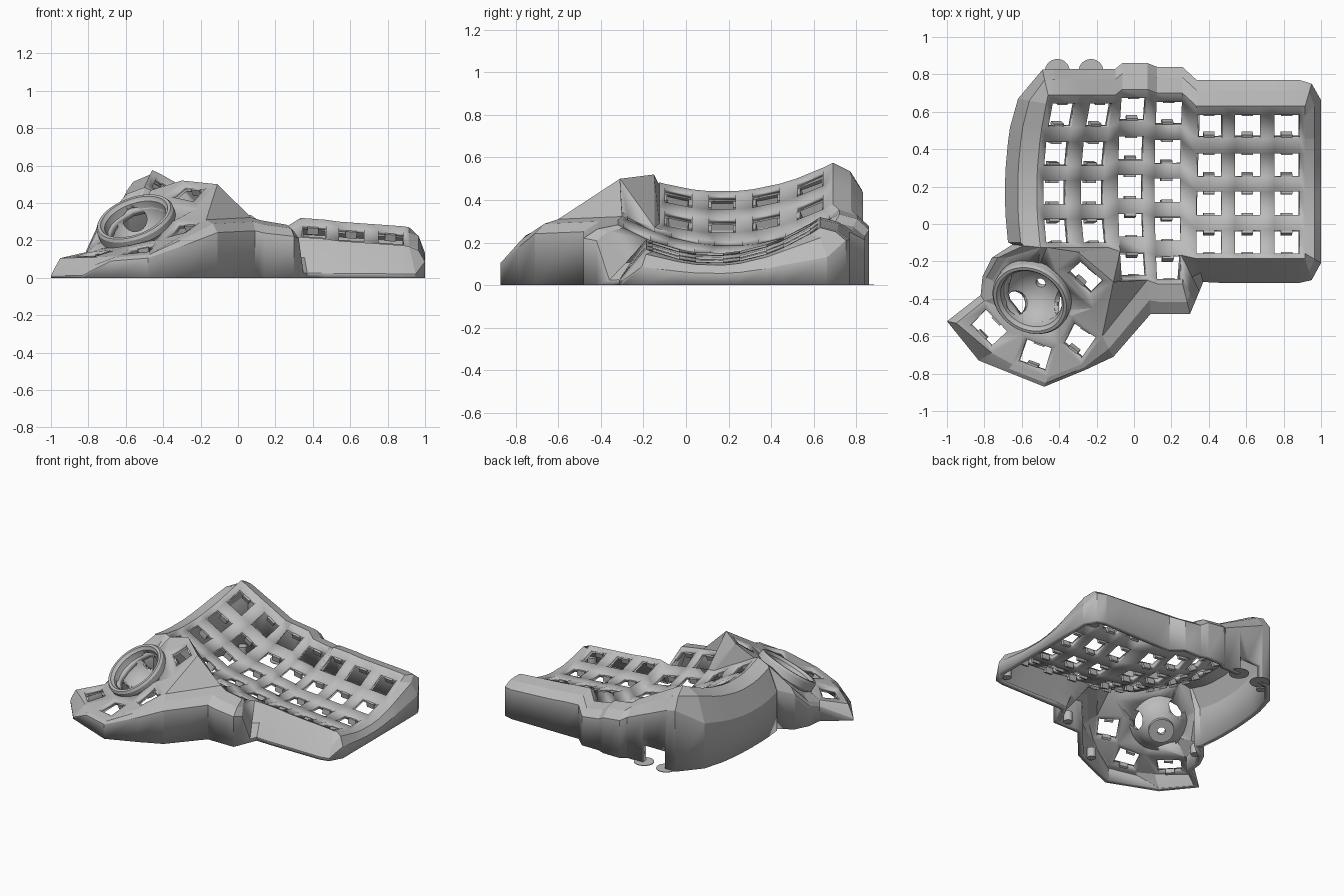
import bpy, bmesh, math
from mathutils import Vector, Matrix

cube = bpy.data.objects.get("Cube")
if cube:
    bpy.data.objects.remove(cube)

grey = bpy.data.materials.new("light_grey_plastic")
grey.use_nodes = True
COLOR = (0.5, 0.5, 0.5, 1)
grey.diffuse_color = COLOR
grey.node_tree.nodes["Principled BSDF"].inputs["Base Color"].default_value = COLOR


def make_object(name, bm, angle=12):
    mesh = bpy.data.meshes.new(name)
    bm.to_mesh(mesh)
    bm.free()
    mesh.materials.append(grey)
    obj = bpy.data.objects.new(name, mesh)
    bpy.context.collection.objects.link(obj)
    bpy.ops.object.select_all(action='DESELECT')
    obj.select_set(True)
    bpy.context.view_layer.objects.active = obj
    bpy.ops.object.shade_smooth_by_angle(angle=math.radians(angle))
    return obj


def cut(target, cutter):
    cutter.hide_render = True
    cutter.hide_viewport = True
    mod = target.modifiers.new("cut", 'BOOLEAN')
    mod.operation = 'DIFFERENCE'
    mod.solver = 'EXACT'
    mod.object = cutter


def cylinder(bm, radius, depth, matrix, sides=24):
    bmesh.ops.create_cone(bm, cap_ends=True, segments=sides, radius1=radius,
                          radius2=radius, depth=depth, matrix=matrix)


# Key columns: hole left x, right x, left z, right z, first row y, curvature, lean, lowest y
outer_column = (.52, .68, 0, .13)
columns = [
    (-.485, -.36, .425, .355, .58, .5, .45, .17),
    (-.285, -.16, .315, .245, .58, .5, .45, .17),
    (-.085, .05, .205, .185, .61, .55, .15, .2),
    (.11, .245, .158, .135, .59, .55, .1, .2),
    (.335, .47, .15, .14, *outer_column),
    (.54, .675, .13, .12, *outer_column),
    (.75, .885, .115, .105, *outer_column),
]
LONG = (2, 3)          # columns with a fifth row
PITCH, HALF = .205, .063

shell = bmesh.new()
grid, outer, drop, holes = {}, {}, {}, []


def grid_point(u, j):
    c = min(max((u - 1) // 2, 0), 6)
    xl, xr, zl, zr, y1, curve, lean, low = columns[c]
    x, z = (xl, zl) if u % 2 else (xr, zr)
    if u == 0:
        x, z = -.52, .44
    if u == 15:
        x, z = .915, .1
    rows = 5 if c in LONG else 4
    if j == 0:
        y = y1 + .11
    elif j == rows * 2 + 1:
        y = y1 - PITCH * (rows - 1) - .09
    else:
        y = y1 - PITCH * ((j - 1) // 2) + (HALF if j % 2 else -HALF)
    rise = curve * (y - low) ** 2
    return Vector((x + lean * rise, y, z + rise))


# Curved key plate
for u in range(16):
    for j in range(12 if 5 <= u <= 8 else 10):
        grid[u, j] = shell.verts.new(grid_point(u, j))
for u in range(15):
    for j in range(11):
        corners = [(u, j), (u + 1, j), (u + 1, j + 1), (u, j + 1)]
        if all(k in grid for k in corners):
            face = shell.faces.new([grid[k] for k in corners])
            if u % 2 and j % 2 and j < (11 if (u - 1) // 2 in LONG else 9):
                holes.append(face)

# Where the wall below each plate edge stands, and how far its shoulder drops
for (u, j), v in grid.items():
    x, y, z = v.co
    if j == 0:
        outer[v] = (x, y + .14)
    elif u == 0:
        outer[v] = (x - .17, y)
        drop[v] = .6
    elif u == 15:
        outer[v] = (1, y + {1: .08, 8: -.05}.get(j, 0))
        drop[v] = .55
    elif j == 9:
        outer[v] = (x, y - .13)
        drop[v] = .12
for key, xy in {(0, 0): (-.49, .825), (0, 1): (-.62, .67), (15, 0): (.95, .75),
                (15, 9): (.95, -.3), (0, 9): (-.65, -.11), (6, 11): (.09, -.48),
                (7, 11): (.14, -.48), (8, 11): (.3, -.48), (8, 10): (.325, -.42),
                (8, 9): (.35, -.36), (9, 9): (.37, -.31)}.items():
    outer[grid[key]] = xy
drop[grid[15, 9]] = .12


def point(x, y, z, wall=None):
    v = shell.verts.new((x, y, z))
    if wall:
        outer[v] = wall
    return v


# Thumb cluster corners
a_back, a_right = point(-.3, -.15, .52), point(-.11, -.31, .5)
a_front, a_left = point(-.22, -.45, .37), point(-.42, -.25, .42)
b_back, b_right = point(-.33, -.49, .31), point(-.17, -.6, .31, (-.11, -.71))
b_front = point(-.28, -.75, .235, (-.26, -.78))
bc = point(-.41, -.65, .2)
c_front, c_left = point(-.46, -.82, .135, (-.48, -.87)), point(-.65, -.75, .115, (-.68, -.79))
cd = point(-.59, -.59, .165)
d_front, d_left = point(-.76, -.69, .11, (-.83, -.73)), point(-.95, -.53, .105, (-1, -.52))
d_back = point(-.8, -.41, .14, (-.82, -.38))
side_low = point(-.76, -.3, .19, (-.81, -.28))
side_high = point(-.68, -.18, .33, (-.76, -.18))
for v in (d_left, d_front):
    drop[v] = .12

thumb_keys = [shell.faces.new(q) for q in (
    (a_back, a_right, a_front, a_left), (b_back, b_right, b_front, bc),
    (cd, bc, c_front, c_left), (d_back, cd, d_front, d_left))]
g = grid
for tri in ((a_front, b_back, b_right), (a_front, b_right, a_right), (bc, b_front, c_front),
            (cd, c_left, d_front), (g[1, 9], a_back, a_left), (a_back, g[1, 9], g[2, 9]),
            (a_back, g[2, 9], g[3, 9]), (a_back, g[3, 9], g[4, 9]), (a_back, g[4, 9], g[5, 9]),
            (a_back, g[5, 9], a_right), (a_right, g[5, 9], g[5, 10]),
            (a_right, g[5, 10], g[5, 11]), (a_right, g[5, 11], g[6, 11]),
            (a_right, g[6, 11], b_right)):
    shell.faces.new(tri)

# Surface around the ball socket
ball = Vector((-.55, -.4, .31))
axis = Vector((-.3, -.5, .81)).normalized()
tilt = axis.to_track_quat('Z', 'Y').to_matrix().to_4x4()
socket_matrix = Matrix.Translation(ball) @ tilt


def turn(v):
    start, here = d_back.co - ball, v.co - ball
    return (math.atan2(here.y, here.x) - math.atan2(start.y, start.x)) % math.tau


rim = [shell.verts.new(socket_matrix @ Vector((.165 * math.cos(t), .165 * math.sin(t), -.04)))
       for t in [math.tau * i / 20 for i in range(20)]]
around = [d_back, cd, bc, b_back, a_front, a_left, g[1, 9], g[0, 9], side_high, side_low]
rim.sort(key=turn)
holes.append(shell.faces.new(rim))
i = k = 0
while i < len(around) or k < len(rim):
    a, r = around[i % len(around)], rim[k % len(rim)]
    na, nr = around[(i + 1) % len(around)], rim[(k + 1) % len(rim)]
    ta = turn(na) if i + 1 < len(around) else math.tau
    tr = turn(nr) if k + 1 < len(rim) else math.tau + .1
    if i < len(around) and (ta <= tr or k >= len(rim)):
        shell.faces.new((a, na, r))
        i += 1
    else:
        shell.faces.new((a, nr, r))
        k += 1

# Square thumb key holes
bmesh.ops.inset_individual(shell, faces=thumb_keys, thickness=.01)
for face in thumb_keys:
    middle = face.calc_center_median()
    for v in face.verts:
        v.co = middle + (v.co - middle).normalized() * .1
holes += thumb_keys

# Outer wall: a rounded shoulder, then straight down to the ground
levels = {}
for e in [e for e in shell.edges if len(e.link_faces) == 1]:
    for v in e.verts:
        if v not in levels:
            edge, low = v.co, drop.get(v, .78)
            wall = Vector((*outer.get(v, edge.xy), 0))
            mid = edge.lerp(wall, .6)
            mid.z = edge.z * (.93 if low > .5 else .5)
            knee = wall + Vector((0, 0, edge.z * low))
            levels[v] = [v] + [shell.verts.new(p) for p in (mid, knee, wall)]
    p, q = (levels[v] for v in e.verts)
    for n in range(3):
        shell.faces.new((p[n], q[n], q[n + 1], p[n + 1]))

bmesh.ops.recalc_face_normals(shell, faces=shell.faces[:])
shell.normal_update()
if holes[0].normal.z < 0:
    bmesh.ops.reverse_faces(shell, faces=shell.faces[:])
    shell.normal_update()

# Switch clips on two sides of every key hole
clips = bmesh.new()
for face in holes:
    if len(face.verts) != 4:
        continue
    v = [p.co for p in face.verts]
    middle, up = face.calc_center_median(), face.normal
    for p, q in ((v[0], v[3]), (v[1], v[2])):
        along = (q - p).normalized()
        inward = up.cross(along)
        spot = (p + q) / 2
        spot += (middle - spot).normalized() * .004 - up * .035
        frame = Matrix((along, inward, up)).transposed().to_4x4()
        bmesh.ops.create_cube(clips, size=1, matrix=Matrix.Translation(spot) @ frame
                              @ Matrix.Diagonal((.06, .018, .04, 1)))
make_object("switch_clips", clips)

bmesh.ops.delete(shell, geom=holes, context='FACES')
case = make_object("keyboard_case", shell)
solid = case.modifiers.new("thickness", 'SOLIDIFY')
solid.thickness = .038
solid.offset = -1

# Cable slot in the back wall
slot = bmesh.new()
bmesh.ops.create_cube(slot, size=1, matrix=Matrix.Translation((-.32, .83, .05))
                      @ Matrix.Diagonal((.18, .2, .16, 1)))
cut(case, make_object("cable_slot_cutter", slot))

# Ball socket: raised ring and round cup turned from one profile
profile = [(.195, -.075), (.215, -.045), (.215, .005), (.205, .02), (.188, .02), (.18, .005), (.172, 0)]
for step in range(1, 10):
    t = math.radians(9 * step)
    profile.append((.172 * math.cos(t), -.172 * math.sin(t)))
profile += [(.027, -.2), (.085, -.2), (.085, -.175)]
for step in range(6, 2, -1):
    t = math.radians(9 * step)
    profile.append((.195 * math.cos(t), -.195 * math.sin(t)))
cup = bmesh.new()
SIDES = 48
rings = [[cup.verts.new(socket_matrix @ Vector((r * math.cos(math.tau * s / SIDES),
                                                r * math.sin(math.tau * s / SIDES), z)))
          for s in range(SIDES)] for r, z in profile]
for n, ring in enumerate(rings):
    nxt = rings[(n + 1) % len(rings)]
    for s in range(SIDES):
        e = (s + 1) % SIDES
        cup.faces.new((ring[s], ring[e], nxt[e], nxt[s]))
bmesh.ops.recalc_face_normals(cup, faces=cup.faces[:])
socket = make_object("ball_socket", cup, 30)

# Three round bearing holes through the cup
bores = bmesh.new()
first = Vector((-.48, -.13, -.87)).normalized()
for n in range(3):
    way = Matrix.Rotation(math.tau * n / 3, 3, axis) @ first
    cylinder(bores, .064, .16, Matrix.Translation(ball + way * .19)
             @ way.to_track_quat('Z', 'Y').to_matrix().to_4x4())
cut(socket, make_object("bearing_hole_cutter", bores))

# Flat pads at the cable slot
pads = bmesh.new()
for x in (-.41, -.23):
    cylinder(pads, .067, .004, Matrix.Translation((x, .815, .002)), 32)
make_object("slot_pads", pads)

# Screw posts inside the wall
posts = bmesh.new()
for x, y in ((-.48, .74), (.92, .69), (.23, -.41), (.92, -.22), (-.7, -.2), (-.2, -.68)):
    cylinder(posts, .03, .07, Matrix.Translation((x, y, .035)), 16)
make_object("screw_posts", posts)
